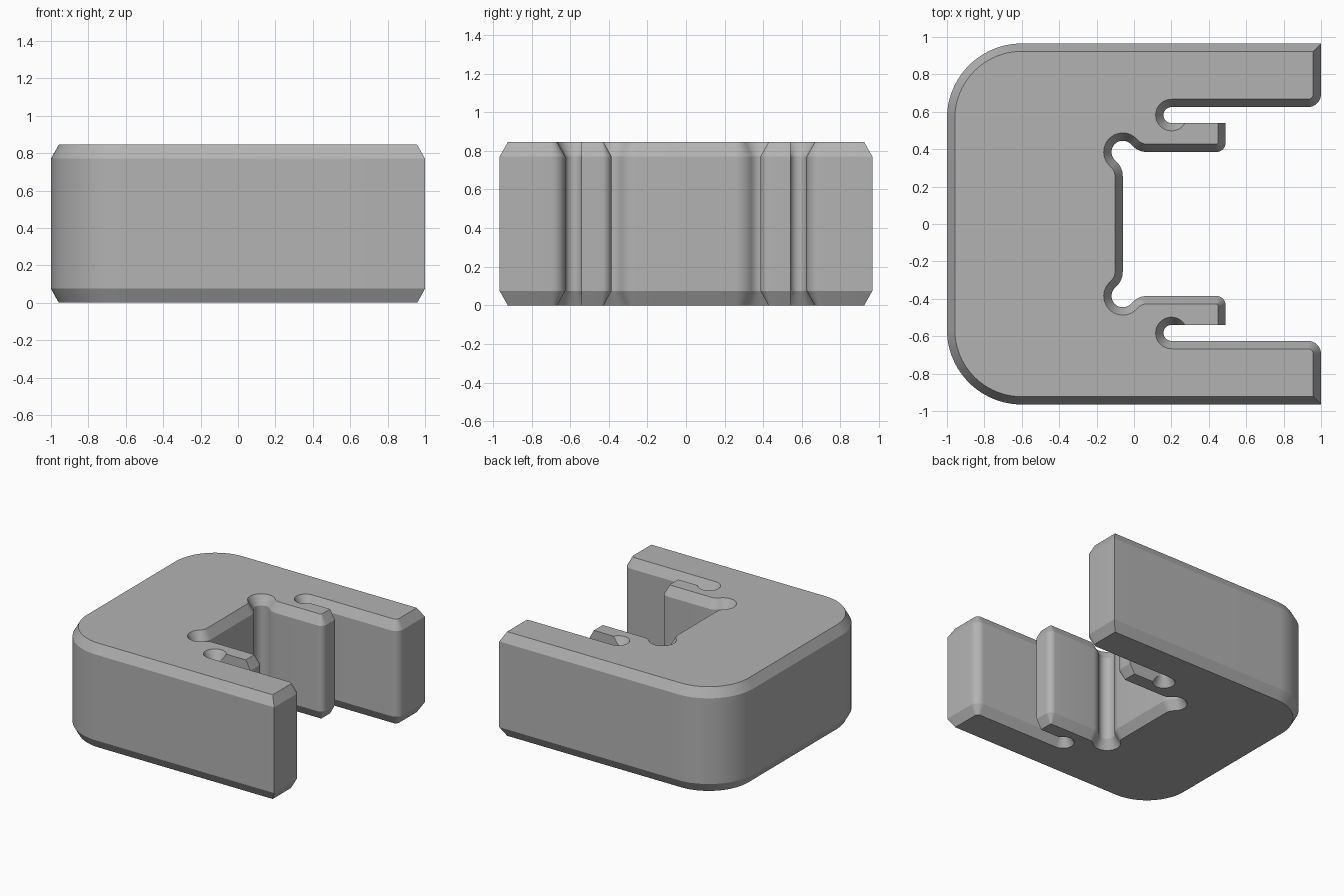
import bpy, bmesh
from math import radians, sin, cos, hypot, atan2, degrees, asin

HEIGHT, CH_Z, CH = 0.845, 0.075, 0.042   # block height, chamfer height, chamfer width
SLOT_X, SLOT_Y, SLOT_R = 0.2, 0.5825, 0.0425
FINGER_Y = SLOT_Y - SLOT_R

cube = bpy.data.objects.get("Cube")
if cube:
    bpy.data.objects.remove(cube, do_unlink=True)


def arc(cx, cy, r, a0, a1, n):
    """Points of an arc; the third value lifts a point up the chamfer."""
    angles = [radians(a0 + (a1 - a0) * i / n) for i in range(n + 1)]
    return [(cx + r * cos(a), cy + r * sin(a), 0.0) for a in angles]


def slot_end(d):
    """Round slot end whose countersink runs out on the flat finger side."""
    big = SLOT_R + CH
    start = degrees(asin(-SLOT_R / big)) + 360
    points = []
    for x, y, _ in arc(SLOT_X, SLOT_Y, big, start, 270, 8)[:-1]:
        lift = (hypot(x - SLOT_X, SLOT_R) - SLOT_R) / CH
        points.append((x, y, 0.0) if d else (x, FINGER_Y, lift))
    return points + arc(SLOT_X, SLOT_Y, SLOT_R + d, 270, 90, 18)


def half_profile(d):
    """Left half of the outline, set d into the material."""
    run, fil, hole = 0.13, 0.11, 0.06
    px, py = -0.06, 0.385
    t = degrees(atan2(run, fil))
    pts = arc(px - fil, py - run, fil - d, 0, t, 8)                 # inner wall
    pts += arc(px, py, hole + d, 180 + t, 90 - t, 24)[1:-1]         # corner relief
    pts += arc(px + run, py + fil, fil - d, 270 - t, 270, 8)
    pts += arc(0.44, 0.435, 0.05 - d, 270, 360, 8)                  # finger tip
    pts.append((0.49 - d, FINGER_Y, 0.0))
    pts += slot_end(d)
    pts += arc(0.93, 0.695, 0.07 - d, 270, 360, 8)                  # arm tip
    pts.append((1 - d, 0.965 - d, 0.0))
    pts += arc(-0.6, 0.565, 0.4 - d, 90, 180, 24)                   # rounded back corner
    return pts


def outline(d):
    half = half_profile(d)
    return half + [(x, -y, f) for x, y, f in reversed(half)]


# Stack four outlines: bottom, two wall edges, top
bm = bmesh.new()
rings = []
for d, z, lift_dir in ((CH, 0, 0), (0, CH_Z, -1), (0, HEIGHT - CH_Z, 1), (CH, HEIGHT, 0)):
    rings.append([bm.verts.new((x, y, z + lift_dir * f * CH_Z)) for x, y, f in outline(d)])
for low, high in zip(rings, rings[1:]):
    for i in range(len(low)):
        j = (i + 1) % len(low)
        bm.faces.new((low[i], low[j], high[j], high[i]))
bm.faces.new(rings[0])
bm.faces.new(rings[-1])
bmesh.ops.remove_doubles(bm, verts=bm.verts, dist=0.0001)
bmesh.ops.recalc_face_normals(bm, faces=bm.faces)

mesh = bpy.data.meshes.new("clip_block")
bm.to_mesh(mesh)
bm.free()
block = bpy.data.objects.new("clip_block", mesh)
bpy.context.collection.objects.link(block)

# Plain grey
grey = bpy.data.materials.new("grey")
grey.use_nodes = True
colour = (0.45, 0.45, 0.45, 1)
grey.diffuse_color = colour
grey.node_tree.nodes["Principled BSDF"].inputs["Base Color"].default_value = colour
mesh.materials.append(grey)

bpy.ops.object.select_all(action='DESELECT')
block.select_set(True)
bpy.context.view_layer.objects.active = block
bpy.ops.object.shade_smooth_by_angle(angle=radians(25))
